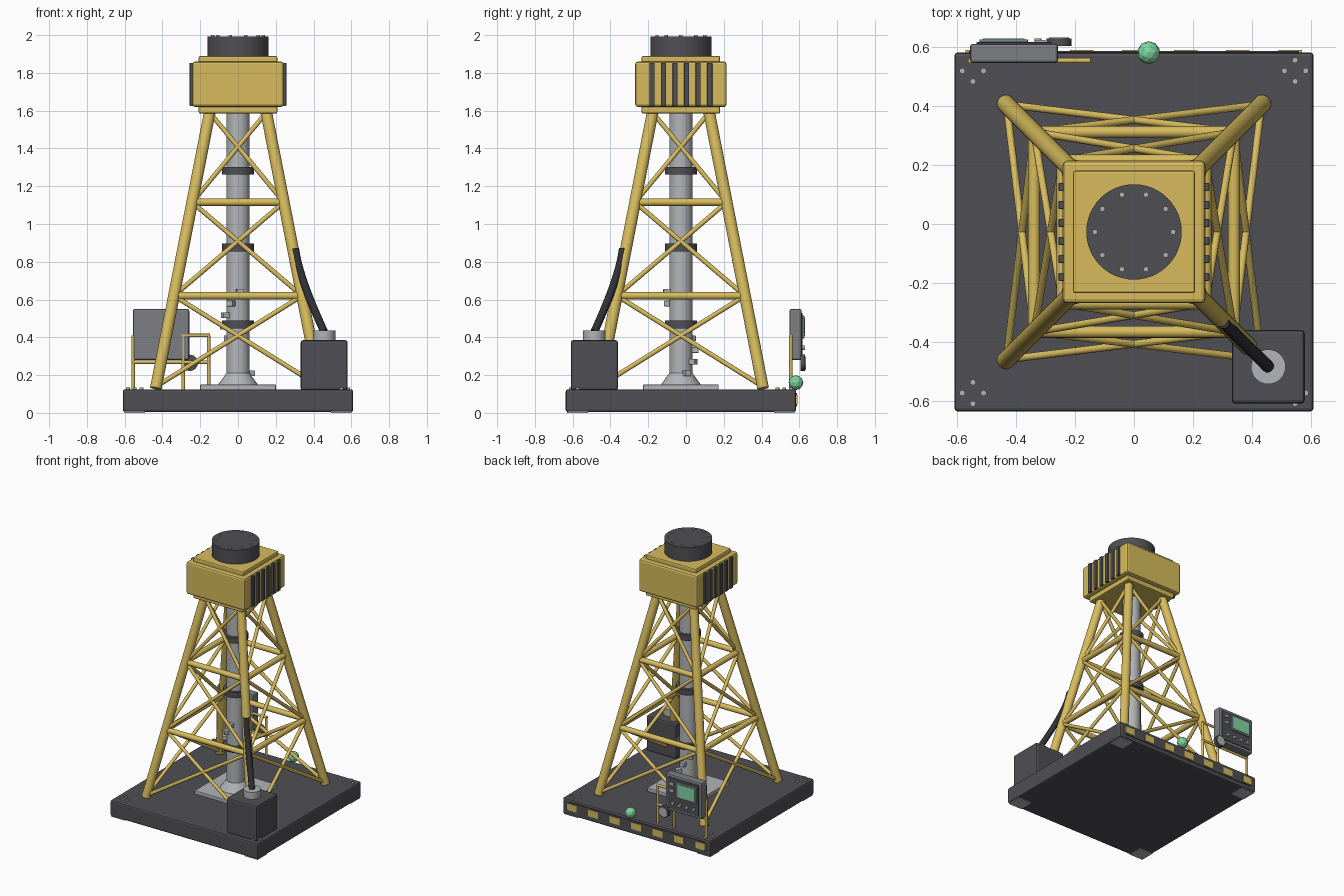
import bpy, bmesh
from math import sin, cos, pi, radians
from mathutils import Vector, Matrix

if "Cube" in bpy.data.objects:
    bpy.data.objects.remove(bpy.data.objects["Cube"])

CY = -0.027  # tower axis in y


def material(name, rgb):
    m = bpy.data.materials.new(name)
    m.diffuse_color = (*rgb, 1)
    m.use_nodes = True
    m.node_tree.nodes["Principled BSDF"].inputs["Base Color"].default_value = m.diffuse_color
    return m


YELLOW = material("yellow_paint", (0.68, 0.50, 0.11))
DARK = material("dark_steel", (0.08, 0.08, 0.09))
BLACK = material("black_rubber", (0.03, 0.03, 0.035))
PANEL = material("panel_grey", (0.2, 0.21, 0.23))
LIGHT = material("light_steel", (0.45, 0.46, 0.48))
GREEN = material("green_glow", (0.22, 0.68, 0.36))


def finish(name, bm, mat, smooth=True):
    me = bpy.data.meshes.new(name)
    bm.to_mesh(me)
    bm.free()
    if smooth:
        me.shade_smooth()
        me.set_sharp_from_angle(angle=radians(35))
    me.materials.append(mat)
    ob = bpy.data.objects.new(name, me)
    bpy.context.collection.objects.link(ob)
    return ob


def box(name, lo, hi, mat, bevel=0.0, rot=0.0):
    lo, hi = Vector(lo), Vector(hi)
    bm = bmesh.new()
    m = Matrix.Translation((lo + hi) / 2) @ Matrix.Rotation(rot, 4, 'Z') @ Matrix.Diagonal((*(hi - lo), 1))
    bmesh.ops.create_cube(bm, size=1, matrix=m)
    if bevel:
        bmesh.ops.bevel(bm, geom=bm.edges[:], offset=bevel, segments=2, profile=0.5, affect='EDGES')
    return finish(name, bm, mat, False)


def rod(name, p, q, r, mat, r2=None, sides=16):
    p, q = Vector(p), Vector(q)
    d = q - p
    bm = bmesh.new()
    m = Matrix.Translation((p + q) / 2) @ d.to_track_quat('Z', 'Y').to_matrix().to_4x4()
    bmesh.ops.create_cone(bm, cap_ends=True, segments=sides, radius1=r,
                          radius2=r if r2 is None else r2, depth=d.length, matrix=m)
    return finish(name, bm, mat)


def upright(name, x, y, z0, z1, r, mat, r2=None, sides=32):
    return rod(name, (x, y, z0), (x, y, z1), r, mat, r2, sides)


# base slab with corner feet and bolt groups
box("base_slab", (-0.61, CY - 0.61, 0.005), (0.61, CY + 0.61, 0.125), DARK, 0.012)
for sx in (-1, 1):
    for sy in (-1, 1):
        x, y = sx * 0.547, CY + sy * 0.547
        box("corner_foot", (x - 0.055, y - 0.055, 0), (x + 0.055, y + 0.055, 0.02), LIGHT)
        for k in range(4):
            a = k * pi / 2
            upright("base_bolt", x + 0.036 * cos(a), y + 0.036 * sin(a), 0.12, 0.135, 0.01, LIGHT, sides=12)

# hazard strip on the back edge
box("hazard_backing", (-0.56, 0.575, 0.035), (0.56, 0.588, 0.105), DARK)
for i in range(7):
    x = 0.53 - i * 0.177
    box("hazard_patch", (x - 0.04, 0.58, 0.045), (x + 0.04, 0.591, 0.095), YELLOW)


# tower: half width of the leg frame at a given height
def corner(i, z):
    h = 0.435 - 0.287 * (z - 0.13) / 1.47
    sx, sy = ((-1, -1), (1, -1), (1, 1), (-1, 1))[i % 4]
    return Vector((sx * h, CY + sy * h, z))


LEVELS = (0.14, 0.62, 1.115, 1.59)
for i in range(4):
    rod("tower_leg", corner(i, 0.13), corner(i, 1.62), 0.031, YELLOW, sides=20)
    for z in LEVELS[1:3]:
        rod("tower_crossbar", corner(i, z), corner(i + 1, z), 0.02, YELLOW)
    for z0, z1 in zip(LEVELS, LEVELS[1:]):
        rod("tower_brace", corner(i, z0), corner(i + 1, z1), 0.0125, YELLOW, sides=12)
        rod("tower_brace", corner(i + 1, z0), corner(i, z1), 0.0125, YELLOW, sides=12)

# centre column with flange, collars and spiral of small blocks
box("column_plate", (-0.2, CY - 0.2, 0.12), (0.2, CY + 0.2, 0.15), LIGHT, 0.004)
upright("column_foot", 0, CY, 0.15, 0.21, 0.105, LIGHT, 0.062)
upright("column", 0, CY, 0.14, 1.62, 0.061, LIGHT)
for z in (0.467, 0.875, 1.282):
    upright("column_collar", 0, CY, z - 0.021, z + 0.021, 0.085, DARK)
for k in range(8):
    a, z = radians(25 + 36 * k), 0.21 + 0.0615 * k
    x, y = 0.075 * cos(a), CY + 0.075 * sin(a)
    box("column_block", (x - 0.018, y - 0.018, z - 0.015), (x + 0.018, y + 0.018, z + 0.015), LIGHT, 0.003, a)

# head housing with vent slats
box("head_core", (-0.208, CY - 0.208, 1.585), (0.208, CY + 0.208, 1.89), YELLOW, 0.008)
box("head_housing", (-0.242, CY - 0.242, 1.62), (0.242, CY + 0.242, 1.86), YELLOW, 0.014)
for s in (-1, 1):
    for k in range(6):
        y = CY + (k - 2.5) * 0.061
        a, b = sorted((s * 0.235, s * 0.256))
        box("vent_slat", (a, y - 0.0135, 1.625), (b, y + 0.0135, 1.853), DARK, 0.003)

# top drum and bolts
upright("top_drum", 0, CY, 1.885, 1.993, 0.162, DARK, sides=48)
for k in range(10):
    a = k * pi / 5
    upright("drum_bolt", 0.133 * cos(a), CY + 0.133 * sin(a), 1.985, 2.0, 0.009, LIGHT, sides=12)

# pump box with fitting and hose
box("pump_box", (0.332, -0.61, 0.12), (0.58, -0.36, 0.385), DARK, 0.012)
upright("pump_fitting", 0.456, -0.485, 0.38, 0.437, 0.059, LIGHT)
cu = bpy.data.curves.new("hose", 'CURVE')
cu.dimensions = '3D'
cu.bevel_depth = 0.021
cu.bevel_resolution = 4
cu.use_fill_caps = True
sp = cu.splines.new('BEZIER')
sp.bezier_points.add(1)
for bp, co, l, r in zip(sp.bezier_points,
                        ((0.456, -0.485, 0.43), (0.303, -0.335, 0.87)),
                        ((0.5, -0.53, 0.35), (0.32, -0.35, 0.73)),
                        ((0.41, -0.44, 0.53), (0.29, -0.32, 0.95))):
    bp.co, bp.handle_left, bp.handle_right = co, l, r
cu.materials.append(BLACK)
bpy.context.collection.objects.link(bpy.data.objects.new("hose", cu))

# control stand rails
for x, z in ((-0.555, 0.41), (-0.29, 0.41), (-0.155, 0.41)):
    rod("stand_post", (x, 0.555, 0.12), (x, 0.555, z), 0.009, YELLOW, sides=12)
for x0, z in ((-0.56, 0.268), (-0.3, 0.41)):
    rod("stand_rail", (x0, 0.555, z), (-0.148, 0.555, z), 0.009, YELLOW, sides=12)

# control panel facing the back
box("panel_case", (-0.557, 0.547, 0.28), (-0.258, 0.612, 0.55), PANEL, 0.01)
box("panel_face", (-0.535, 0.605, 0.3), (-0.28, 0.618, 0.53), DARK, 0.003)
box("screen_bezel", (-0.525, 0.612, 0.395), (-0.36, 0.627, 0.515), PANEL, 0.003)
box("screen", (-0.513, 0.62, 0.408), (-0.372, 0.63, 0.502), GREEN)
for k in range(4):
    x = -0.5 + k * 0.058
    rod("panel_knob", (x, 0.61, 0.345), (x, 0.63, 0.345), 0.012, LIGHT, sides=12)
for k in range(2):
    z = 0.43 + k * 0.05
    box("panel_switch", (-0.335, 0.61, z), (-0.3, 0.625, z + 0.02), LIGHT)

# round gauge beside the panel
rod("gauge_body", (-0.255, 0.605, 0.265), (-0.255, 0.63, 0.265), 0.043, DARK, sides=24)
rod("gauge_dial", (-0.255, 0.62, 0.265), (-0.255, 0.634, 0.265), 0.034, LIGHT, sides=24)

# faceted green beacon
bm = bmesh.new()
bmesh.ops.create_icosphere(bm, subdivisions=2, radius=0.039, matrix=Matrix.Translation((0.05, 0.582, 0.16)))
finish("green_beacon", bm, GREEN, False)
